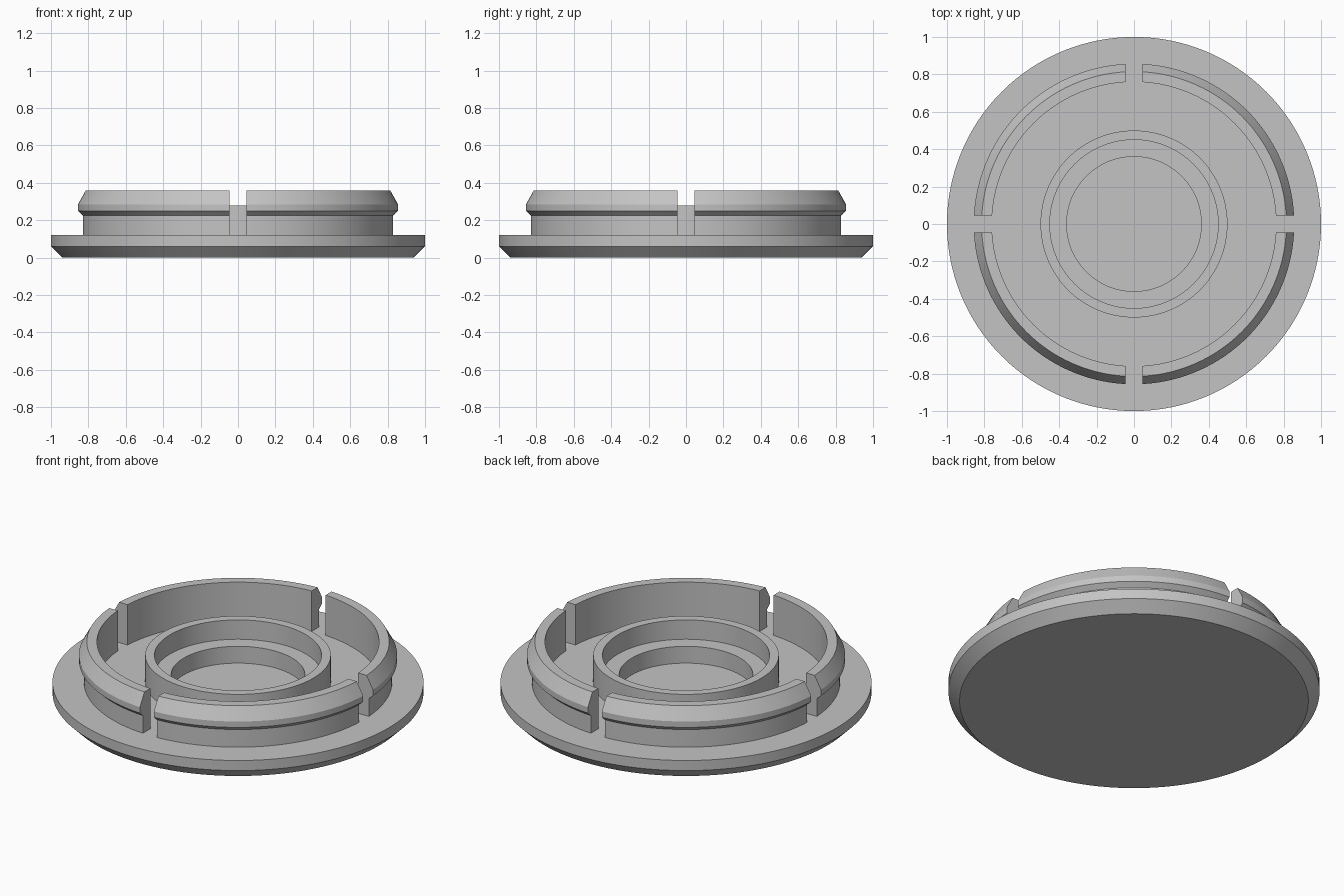
import bpy
import bmesh
from math import asin, cos, sin, pi, radians

if "Cube" in bpy.data.objects:
    bpy.data.objects.remove(bpy.data.objects["Cube"])

GREY = 0.55
SLOT = 0.046  # half width of the gaps between the clips

grey = bpy.data.materials.new("grey plastic")
grey.use_nodes = True
grey.diffuse_color = (GREY, GREY, GREY, 1)
grey.node_tree.nodes["Principled BSDF"].inputs["Base Color"].default_value = grey.diffuse_color


def finish(name, bm):
    bmesh.ops.recalc_face_normals(bm, faces=bm.faces)
    mesh = bpy.data.meshes.new(name)
    bm.to_mesh(mesh)
    bm.free()
    mesh.materials.append(grey)
    obj = bpy.data.objects.new(name, mesh)
    bpy.context.collection.objects.link(obj)
    bpy.ops.object.select_all(action='DESELECT')
    obj.select_set(True)
    bpy.context.view_layer.objects.active = obj
    bpy.ops.object.shade_smooth_by_angle(angle=radians(20))
    return obj


def lathe(name, profile, steps=128):
    """Spin an open profile, whose ends lie on the axis, around z."""
    bm = bmesh.new()
    verts = [bm.verts.new((r, 0, z)) for r, z in profile]
    edges = [bm.edges.new(pair) for pair in zip(verts, verts[1:])]
    bmesh.ops.spin(bm, geom=verts + edges, cent=(0, 0, 0), axis=(0, 0, 1),
                   angle=2 * pi, steps=steps, use_merge=True)
    bmesh.ops.remove_doubles(bm, verts=bm.verts, dist=0.0001)
    return finish(name, bm)


def clip(name, profile, quarter, steps=32):
    """Sweep a closed profile over a quarter turn, with ends parallel to the slots."""
    bm = bmesh.new()
    rings = []
    for i in range(steps + 1):
        ring = []
        for r, z in profile:
            start = asin(SLOT / r)
            a = quarter * pi / 2 + start + (pi / 2 - 2 * start) * i / steps
            ring.append(bm.verts.new((r * cos(a), r * sin(a), z)))
        rings.append(ring)
    n = len(profile)
    for a, b in zip(rings, rings[1:]):
        for j in range(n):
            k = (j + 1) % n
            bm.faces.new((a[j], a[k], b[k], b[j]))
    bm.faces.new(rings[0])
    bm.faces.new(rings[-1])
    return finish(name, bm)


# Chamfered disc with a raised hub and a stepped recess
lathe("base_disc_with_hub", [
    (0, 0), (0.94, 0), (1, 0.06), (1, 0.12), (0.5, 0.12), (0.5, 0.28),
    (0.45, 0.28), (0.45, 0.165), (0.36, 0.165), (0.36, 0.065), (0, 0.065)])

# Four snap clips with an outward lip
clip_profile = [(0.76, 0.118), (0.83, 0.118), (0.83, 0.225), (0.857, 0.25),
                (0.857, 0.285), (0.815, 0.36), (0.76, 0.36)]
for q, place in enumerate(("back_left", "back_right", "front_right", "front_left")):
    clip("snap_clip_" + place, clip_profile, q)
